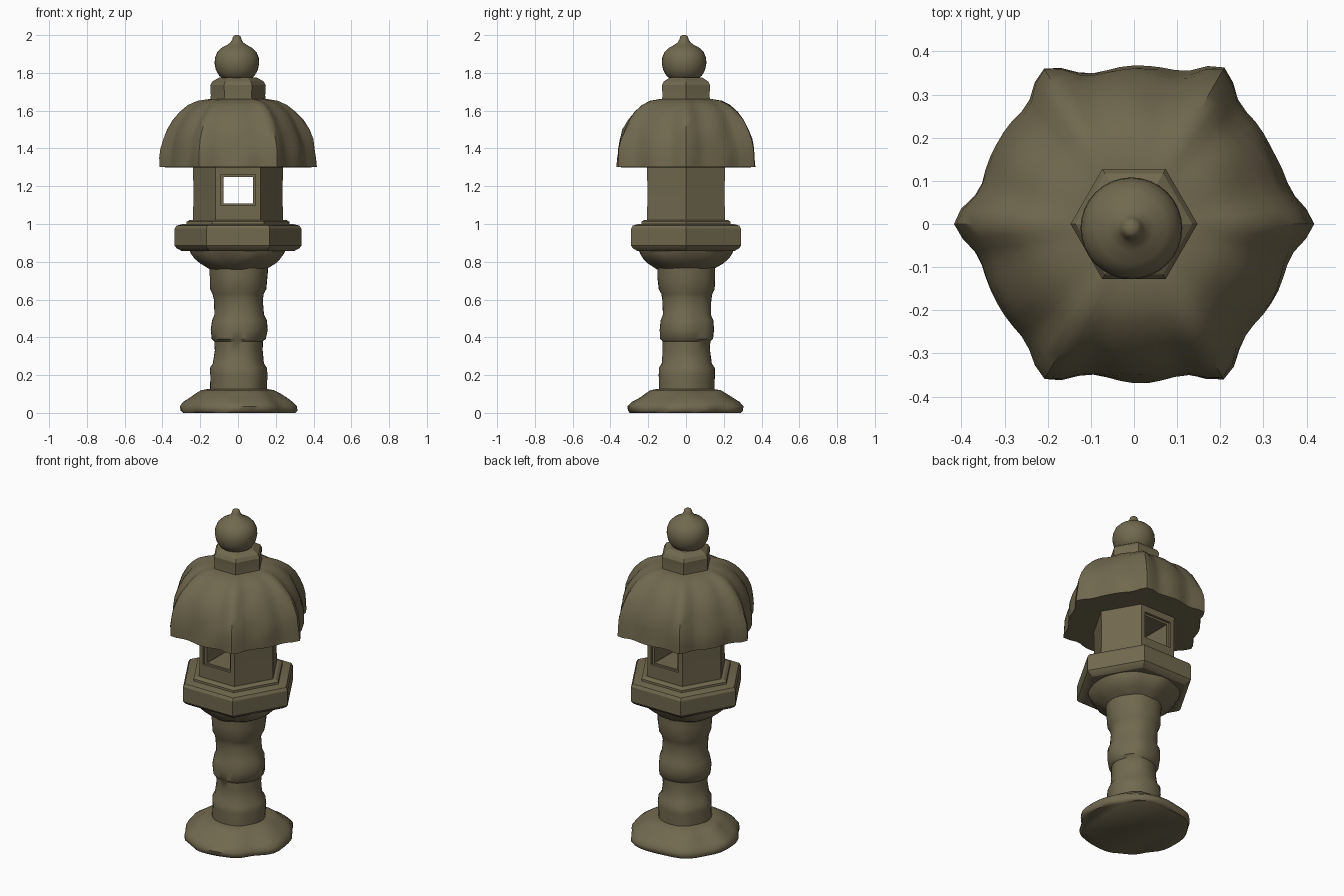
import bpy, bmesh, math
from mathutils import Vector, noise

if "Cube" in bpy.data.objects:
    bpy.data.objects.remove(bpy.data.objects["Cube"])

stone = bpy.data.materials.new("mossy_stone")
stone.diffuse_color = (0.165, 0.14, 0.078, 1)
stone.use_nodes = True
stone.node_tree.nodes["Principled BSDF"].inputs["Base Color"].default_value = stone.diffuse_color


def finish(ob, angle):
    bpy.ops.object.select_all(action='DESELECT')
    ob.select_set(True)
    bpy.context.view_layer.objects.active = ob
    bpy.ops.object.shade_smooth_by_angle(angle=math.radians(angle))


def lathe(name, profile, n, shape=None, centre=(0, 0), rough=0.0, angle=35):
    """Closed turned solid; profile is (radius, z), shape(a, z) scales the radius."""
    bm = bmesh.new()
    rings = []
    for r, z in profile:
        ring = []
        for i in range(n):
            a = 2 * math.pi * i / n
            k = r * (shape(a, z) if shape else 1)
            p = Vector((centre[0] + k * math.cos(a), centre[1] + k * math.sin(a), z))
            if rough:
                d = noise.noise(p * 9) * rough
                p.x += d * math.cos(a)
                p.y += d * math.sin(a)
            ring.append(bm.verts.new(p))
        rings.append(ring)
    for lo, hi in zip(rings, rings[1:]):
        for i in range(n):
            j = (i + 1) % n
            bm.faces.new((lo[i], lo[j], hi[j], hi[i]))
    bm.faces.new(rings[0][::-1])
    bm.faces.new(rings[-1])
    me = bpy.data.meshes.new(name)
    bm.to_mesh(me)
    bm.free()
    me.materials.append(stone)
    ob = bpy.data.objects.new(name, me)
    bpy.context.collection.objects.link(ob)
    finish(ob, angle)
    return ob


# worn, lobed foot stone
lathe("foot_stone",
      [(.295, 0), (.305, .012), (.305, .035), (.285, .058), (.25, .08),
       (.215, .105), (.19, .12), (.15, .127)], 48,
      lambda a, z: 1 + .018 * math.cos(6 * a) + .012 * math.cos(5 * a + 1),
      rough=.02, angle=50)

# round shaft with rings
lathe("shaft",
      [(.148, .1), (.15, .2), (.148, .238), (.132, .262), (.126, .33), (.128, .378),
       (.142, .392), (.147, .44), (.143, .49), (.13, .52), (.129, .6), (.135, .63),
       (.148, .655), (.153, .72), (.157, .8)], 36,
      lambda a, z: 1 + .012 * math.cos(6 * a), centre=(.004, .003), rough=.008, angle=40)

# flared petal collar under the platform
lathe("petal_collar",
      [(.14, .755), (.162, .77), (.195, .79), (.222, .815), (.24, .842), (.25, .87)], 48,
      lambda a, z: 1 + .025 * abs(math.cos(4 * a)), rough=.012, angle=45)

# hexagonal platform with raised seat
lathe("platform",
      [(.30, .858), (.325, .872), (.336, .885), (.336, .975), (.325, .992), (.29, 1.0)], 6, angle=25)
lathe("platform_seat", [(.275, .99), (.272, 1.012), (.255, 1.022)], 6, angle=25)

# hexagonal light chamber with a window cut front to back
chamber = lathe("light_chamber", [(.238, 1.01), (.236, 1.16), (.238, 1.315)], 6, angle=25)
bpy.ops.mesh.primitive_cube_add(size=1, location=(.002, 0, 1.178))
cutter = bpy.context.object
cutter.name = "window_cutter"
cutter.scale = (.155, .8, .14)
bev = cutter.modifiers.new("round", 'BEVEL')
bev.width = .012
cutter.hide_render = True
cutter.hide_set(True)
cut = chamber.modifiers.new("window", 'BOOLEAN')
cut.object = cutter
cut.solver = 'EXACT'


# shallow frame recess around both window openings
for side, y in (("front", -.206), ("back", .206)):
    bpy.ops.mesh.primitive_cube_add(size=1, location=(0, y, 1.18))
    c = bpy.context.object
    c.name = side + "_frame_cutter"
    c.scale = (.185, .03, .162)
    c.hide_render = True
    c.hide_set(True)
    m = chamber.modifiers.new(side + "_frame", 'BOOLEAN')
    m.object = c
    m.solver = 'EXACT'


# umbrella roof with six ribs running to the corners
def ribs(a, z):
    d = (math.degrees(a) + 30) % 60 - 30
    return 1 + .165 * math.exp(-(d / 8.5) ** 2) + .015 * math.cos(math.radians(6 * (d - 30)))


lathe("roof",
      [(.33, 1.30), (.362, 1.302), (.361, 1.35), (.357, 1.4), (.346, 1.45), (.328, 1.5),
       (.302, 1.55), (.268, 1.595), (.228, 1.63), (.185, 1.652), (.13, 1.662)],
      72, ribs, rough=.01, angle=45)

# hexagonal neck
lathe("neck", [(.15, 1.63), (.144, 1.68), (.147, 1.735), (.135, 1.755), (.1, 1.775)],
      6, angle=25)

# onion finial with a small tip
lathe("finial",
      [(.07, 1.765), (.094, 1.785), (.111, 1.815), (.118, 1.85), (.116, 1.88), (.104, 1.91),
       (.082, 1.932), (.052, 1.948), (.033, 1.962), (.024, 1.978), (.02, 1.993), (.01, 2.0)],
      32, centre=(-.006, -.01), angle=60)
